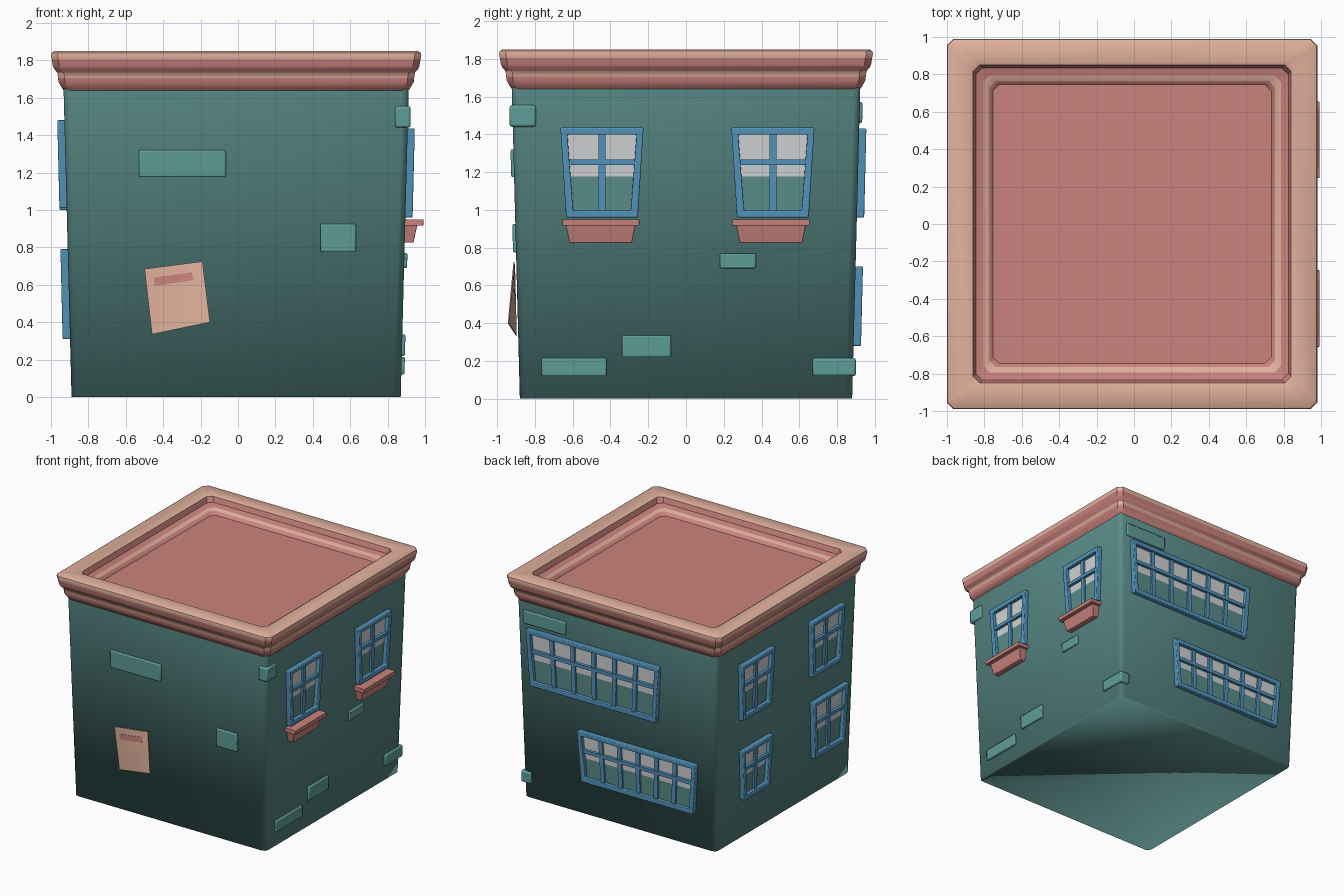
import bpy, bmesh, math
from mathutils import Vector

if "Cube" in bpy.data.objects:
    bpy.data.objects.remove(bpy.data.objects["Cube"])

CX = -0.01          # building axis in x


def material(name, r, g, b):
    m = bpy.data.materials.new(name)
    lin = [((c / 255 + 0.055) / 1.055) ** 2.4 for c in (r, g, b)]
    m.diffuse_color = (*lin, 1)
    m.use_nodes = True
    m.node_tree.nodes["Principled BSDF"].inputs["Base Color"].default_value = m.diffuse_color
    return m


TEAL = material("wall teal", 90, 140, 137)
BRICK = material("brick teal", 95, 158, 152)
PINK = material("pink trim", 202, 131, 125)
PEACH = material("peach trim", 224, 176, 156)
BLUE = material("window blue", 82, 148, 187)
PALE = material("pale glass", 206, 209, 211)


def wall_h(z):
    """Half width of the gently flaring wall at height z."""
    return 0.88 + 0.04 * z / 1.63


def on_wall(wall, u, z, out):
    """Point on a wall: u runs along world x or y, out is away from the wall."""
    d = wall_h(z) + out
    return Vector({"front": (u, -d, z), "back": (u, d, z),
                   "right": (CX + d, u, z), "left": (CX - d, u, z)}[wall])


def finish(bm, name, mats, bevel=0.0, smooth=True):
    bmesh.ops.recalc_face_normals(bm, faces=bm.faces)
    me = bpy.data.meshes.new(name)
    bm.to_mesh(me)
    bm.free()
    for m in mats:
        me.materials.append(m)
    ob = bpy.data.objects.new(name, me)
    bpy.context.collection.objects.link(ob)
    if bevel:
        mod = ob.modifiers.new("bevel", "BEVEL")
        mod.width, mod.segments = bevel, 2
    if smooth:
        bpy.ops.object.select_all(action="DESELECT")
        bpy.context.view_layer.objects.active = ob
        ob.select_set(True)
        bpy.ops.object.shade_smooth_by_angle(angle=math.radians(35))
    return ob


def square_ring(bm, h, z, r, segs):
    pts = []
    for k, (sx, sy) in enumerate([(1, 1), (-1, 1), (-1, -1), (1, -1)]):
        for i in range(segs + 1):
            a = math.pi / 2 * (k + i / segs)
            pts.append(bm.verts.new((CX + sx * (h - r) + r * math.cos(a),
                                     sy * (h - r) + r * math.sin(a), z)))
    return pts


def bridge(bm, a, b, mat=0):
    for i in range(len(a)):
        j = (i + 1) % len(a)
        bm.faces.new((a[i], a[j], b[j], b[i])).material_index = mat


def slab(bm, wall, quad, o0, o1, mat=0):
    lo = [bm.verts.new(on_wall(wall, u, z, o0)) for u, z in quad]
    hi = [bm.verts.new(on_wall(wall, u, z, o1)) for u, z in quad]
    bridge(bm, lo, hi, mat)
    for loop in (lo, hi):
        bm.faces.new(loop).material_index = mat


def rect(u0, u1, z0, z1):
    return [(u0, z0), (u1, z0), (u1, z1), (u0, z1)]


# --- walls: one smooth tapered shell with small rounded corners
bm = bmesh.new()
low = square_ring(bm, 0.88, 0, 0.035, 2)
high = square_ring(bm, 0.923, 1.66, 0.035, 2)
bridge(bm, low, high)
bm.faces.new(low)
body = finish(bm, "building_walls", [TEAL], smooth=False)
body.data.shade_smooth()

# --- cornice and sunken roof: profile of half width, height, colour above
profile = [(0.915, 1.63, 0), (0.93, 1.65, 0), (0.95, 1.685, 0), (0.952, 1.705, 1),
           (0.956, 1.735, 0), (0.974, 1.755, 0), (0.980, 1.77, 0), (0.986, 1.805, 1),
           (0.990, 1.825, 1), (0.987, 1.84, 1), (0.973, 1.85, 1), (0.862, 1.85, 1),
           (0.85, 1.842, 0), (0.835, 1.80, 0), (0.795, 1.785, 1), (0.765, 1.775, 0),
           (0.745, 1.75, 0)]
bm = bmesh.new()
rings = [square_ring(bm, h, z, 0.035, 1) for h, z, c in profile]
for i in range(len(rings) - 1):
    bridge(bm, rings[i], rings[i + 1], profile[i][2])
bm.faces.new(rings[-1])
finish(bm, "cornice_and_roof", [PINK, PEACH])


# --- windows: trapezoid frame, glazing bars and two-tone glass
def window(name, wall, u0, u1, z0, z1, panes=2, taper=0.03):
    def at(s, t, inset=0.0):
        e = taper * (1 - t)
        a, b = u0 + e + inset, u1 - e - inset
        return a + (b - a) * s, z0 + inset + (z1 - z0 - 2 * inset) * t

    corners = [(0, 0), (1, 0), (1, 1), (0, 1)]
    bm = bmesh.new()
    loops = []
    for inset, out in ((0, -0.005), (0, 0.04), (0.037, 0.04), (0.037, -0.005)):
        loops.append([bm.verts.new(on_wall(wall, *at(s, t, inset), out)) for s, t in corners])
    for i in range(4):
        bridge(bm, loops[i], loops[(i + 1) % 4])
    finish(bm, name + "_frame", [BLUE], bevel=0.006)

    bm = bmesh.new()
    w = 0.018
    for k in range(1, panes):
        (ub, zb), (ut, zt) = at(k / panes, 0, 0.03), at(k / panes, 1, 0.03)
        slab(bm, wall, [(ub - w, zb), (ub + w, zb), (ut + w, zt), (ut - w, zt)], 0, 0.022)
    (ua, zc), (ub, _) = at(0, 0.63, 0.03), at(1, 0.63, 0.03)
    slab(bm, wall, rect(ua, ub, zc - 0.014, zc + 0.014), 0, 0.030)
    finish(bm, name + "_bars", [BLUE])

    bm = bmesh.new()
    for t0, t1, mat in ((0, 0.45, 0), (0.45, 1, 1)):
        quad = [at(s, t, 0.02) for s, t in ((0, t0), (1, t0), (1, t1), (0, t1))]
        slab(bm, wall, quad, -0.002, 0.006, mat)
    finish(bm, name + "_glass", [TEAL, PALE], smooth=False)


for name, wall, u0, u1, z0, z1, panes in [
        ("right_front_window", "right", -0.665, -0.225, 0.96, 1.435, 2),
        ("right_back_window", "right", 0.24, 0.68, 0.96, 1.435, 2),
        ("left_upper_back_window", "left", 0.20, 0.64, 1.00, 1.47, 2),
        ("left_upper_front_window", "left", -0.72, -0.28, 1.01, 1.48, 2),
        ("left_lower_back_window", "left", 0.20, 0.60, 0.32, 0.74, 2),
        ("left_lower_front_window", "left", -0.79, -0.33, 0.31, 0.79, 2),
        ("back_upper_window", "back", -0.41, 0.81, 0.96, 1.43, 6),
        ("back_lower_window", "back", -0.74, 0.35, 0.28, 0.70, 6)]:
    window(name, wall, u0, u1, z0, z1, panes)

# --- planters under the right-hand windows
for name, c in (("front", -0.452), ("back", 0.45)):
    bm = bmesh.new()
    slab(bm, "right", rect(c - 0.205, c + 0.205, 0.916, 0.95), -0.01, 0.098)
    finish(bm, name + "_window_ledge", [PINK], bevel=0.004)
    bm = bmesh.new()
    rows = []
    for half, out, z in ((0.165, 0.048, 0.825), (0.185, 0.066, 0.92)):
        rows.append([bm.verts.new(on_wall("right", c + s * half, z, o))
                     for s, o in ((-1, -0.01), (-1, out), (1, out), (1, -0.01))])
    bridge(bm, *rows)
    for r in rows:
        bm.faces.new(r)
    finish(bm, name + "_planter_box", [PINK], bevel=0.004)

# --- loose raised bricks
bm = bmesh.new()
for wall, u0, u1, z0, z1 in [
        ("front", -0.53, -0.065, 1.175, 1.32), ("front", 0.44, 0.63, 0.775, 0.925),
        ("right", -0.765, -0.42, 0.12, 0.215), ("right", -0.34, -0.08, 0.22, 0.335),
        ("right", 0.18, 0.37, 0.69, 0.77), ("back", 0.46, 0.85, 1.46, 1.57)]:
    slab(bm, wall, rect(u0, u1, z0, z1), -0.01, 0.017)
finish(bm, "wall_bricks", [BRICK], bevel=0.008)

# --- bricks that wrap the corners
bm = bmesh.new()
for x0, x1, y0, y1, z0, z1 in [(0.84, 0.923, -0.934, -0.795, 1.44, 1.555),
                               (0.80, 0.89, 0.67, 0.90, 0.12, 0.215)]:
    rows = [[bm.verts.new((x, y, z)) for x, y in rect(x0, x1, y0, y1)] for z in (z0, z1)]
    bridge(bm, *rows)
    for r in rows:
        bm.faces.new(r)
finish(bm, "corner_bricks", [BRICK], bevel=0.012)

# --- paper notice with one curled corner, and its printed stripe
P = {(0, 0): (-0.46, 0.335, 0.012), (1, 0): (-0.15, 0.40, 0.052),
     (1, 1): (-0.19, 0.725, 0.014), (0, 1): (-0.50, 0.685, 0.012)}


def on_paper(s, t, lift):
    w = [((s if a else 1 - s) * (t if b else 1 - t), v) for (a, b), v in P.items()]
    u, z, o = (sum(k * v[i] for k, v in w) for i in range(3))
    return on_wall("front", u, z, o + lift)


def paper(name, s0, s1, t0, t1, lo, hi, mat):
    bm = bmesh.new()
    n = 6
    for lift in (lo, hi):
        g = [[bm.verts.new(on_paper(s0 + (s1 - s0) * i / n, t0 + (t1 - t0) * j / n, lift))
              for i in range(n + 1)] for j in range(n + 1)]
        for j in range(n):
            for i in range(n):
                bm.faces.new((g[j][i], g[j][i + 1], g[j + 1][i + 1], g[j + 1][i]))
        rim = g[0][:-1] + [r[-1] for r in g[:-1]] + g[-1][:0:-1] + [r[0] for r in g[:0:-1]]
        if lift == lo:
            first = rim
    bridge(bm, first, rim)
    finish(bm, name, [mat])


paper("paper_notice", 0, 1, 0, 1, -0.004, 0.002, PEACH)
paper("notice_stripe", 0.14, 0.80, 0.72, 0.85, 0.001, 0.005, PINK)
